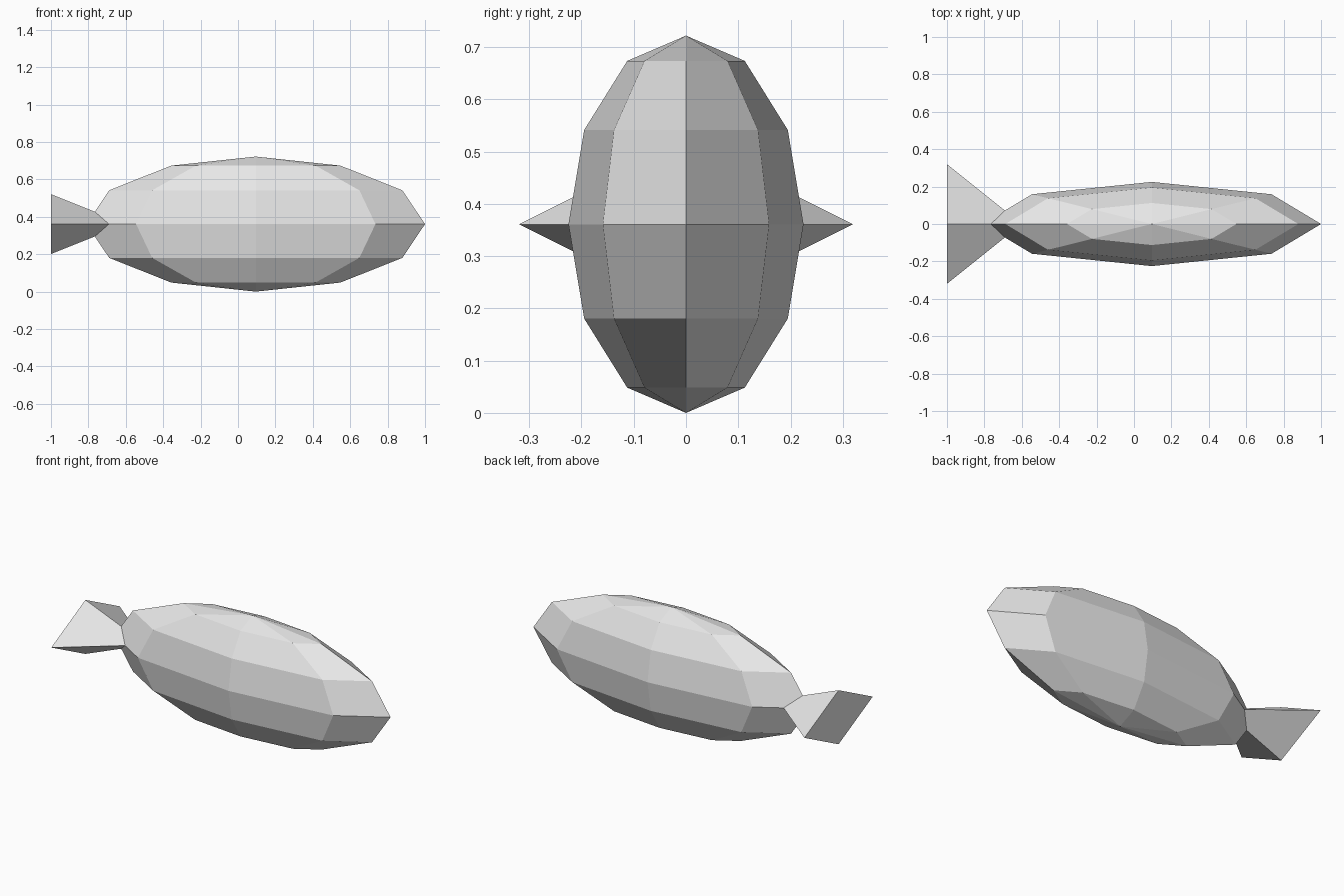
import bpy
import math

cube = bpy.data.objects.get("Cube")
if cube:
    bpy.data.objects.remove(cube, do_unlink=True)

MID_Z = 0.361

# One pale grey for the whole model
grey = bpy.data.materials.new("pale_grey")
grey.use_nodes = True
colour = (0.8, 0.8, 0.8, 1.0)
grey.diffuse_color = colour
grey.node_tree.nodes["Principled BSDF"].inputs["Base Color"].default_value = colour


def finish(name):
    part = bpy.context.object
    part.name = name
    part.data.materials.append(grey)
    bpy.ops.object.transform_apply(location=False, rotation=True, scale=True)
    bpy.ops.object.shade_flat()
    return part


# Body: a faceted, flattened ellipsoid with its poles at top and bottom
bpy.ops.mesh.primitive_uv_sphere_add(segments=8, ring_count=6, radius=1,
                                     location=(0.095, 0, MID_Z))
bpy.context.object.scale = (0.905, 0.225, MID_Z)
finish("body")

# Tail: a wide four-sided pyramid whose tip is sunk into the body
bpy.ops.mesh.primitive_cone_add(vertices=4, radius1=0.32, radius2=0, depth=0.4,
                                location=(-0.8, 0, MID_Z),
                                rotation=(0, math.pi / 2, 0))
bpy.context.object.scale = (0.5, 1, 1)
finish("tail")
